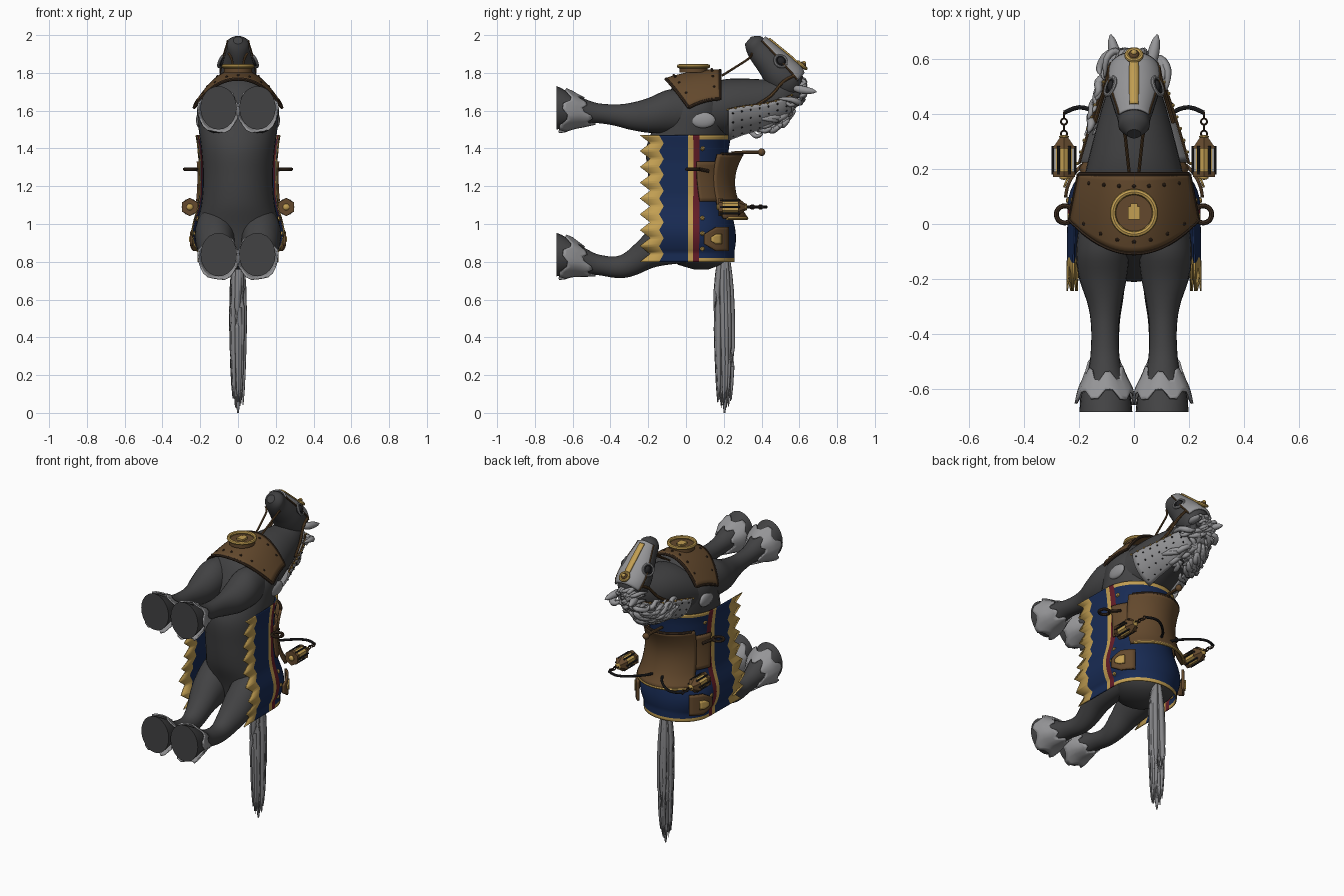
import bpy, bmesh, math, random
from mathutils import Vector as V, Matrix

if "Cube" in bpy.data.objects:
    bpy.data.objects.remove(bpy.data.objects["Cube"])
random.seed(4)
pi, sin, cos = math.pi, math.sin, math.cos
COL = {"coat": (.055, .055, .057), "steel": (.30, .30, .31), "hair": (.23, .23, .24), "gold": (.54, .345, .085),
       "blue": (.009, .024, .088), "brown": (.125, .066, .026), "dark_leather": (.045, .026, .015),
       "red": (.13, .012, .021), "black": (.018, .018, .02)}
M = {}
for n, c in COL.items():
    M[n] = bpy.data.materials.new(n)
    M[n].diffuse_color = (*c, 1)

def finish(name, bm, mats, angle=40):
    bmesh.ops.recalc_face_normals(bm, faces=bm.faces)
    me = bpy.data.meshes.new(name)
    bm.to_mesh(me)
    bm.free()
    for m in mats:
        me.materials.append(M[m])
    for p in me.polygons:
        p.use_smooth = True
    me.set_sharp_from_angle(angle=math.radians(angle))
    ob = bpy.data.objects.new(name, me)
    bpy.context.collection.objects.link(ob)
    return ob

def sheet(bm, nu, nv, f, closed=False, caps=False, rule=None):
    # grid surface f(u, v); closed wraps v
    rows = [[bm.verts.new(f(i / nu, j / nv)) for j in range(nv if closed else nv + 1)] for i in range(nu + 1)]
    for i in range(nu):
        for j in range(nv):
            k = (j + 1) % len(rows[0])
            fc = bm.faces.new((rows[i][j], rows[i][k], rows[i + 1][k], rows[i + 1][j]))
            fc.material_index = rule(i, j) if rule else 0
    if caps:
        bm.faces.new(rows[0])
        bm.faces.new(rows[-1])

def surf(name, nu, nv, f, mats, thick=0, **kw):
    bm = bmesh.new()
    sheet(bm, nu, nv, f, **kw)
    ob = finish(name, bm, mats)
    if thick:
        md = ob.modifiers.new("thickness", 'SOLIDIFY')
        md.thickness, md.offset = thick, 0
    return ob

def at(rows, k):
    # smooth interpolation of rows keyed on their first column
    n = len(rows)
    i = max([j for j in range(n - 1) if rows[j][0] <= k + 1e-9] or [0])
    t = (k - rows[i][0]) / (rows[i + 1][0] - rows[i][0])
    a, b, c, d = (rows[min(max(i + o, 0), n - 1)] for o in (-1, 0, 1, 2))
    return [.5 * (2*q + (r - p)*t + (2*p - 5*q + 4*r - s)*t*t + (3*q - p - 3*r + s)*t**3)
            for p, q, r, s in zip(a[1:], b[1:], c[1:], d[1:])]

def tubes(name, mat, paths, sides=8, taper=False, angle=40):
    bm = bmesh.new()
    for pts, r in paths:
        rows = [(i, *p) for i, p in enumerate(pts)]
        L, nu = len(pts) - 1, (len(pts) - 1) * 3
        def f(u, v):
            p = V(at(rows, u * L))
            d = V(at(rows, min(L, u * L + .05))) - V(at(rows, max(0, u * L - .05)))
            q = d.to_track_quat('Z', 'Y')
            w = r * (max(.08, sin(pi * (.12 + .86 * u))**.7) if taper else 1)
            return p + q @ V((w * cos(2*pi*v), w * sin(2*pi*v), 0))
        sheet(bm, nu, sides, f, closed=True, caps=True)
    return finish(name, bm, [mat], angle)

def solid(name, mat, loc, size, kind="ball", seg=20, axis='Z', top=1.0):
    # balls, boxes and straight or tapered cylinders
    bm = bmesh.new()
    if kind == "ball":
        bmesh.ops.create_uvsphere(bm, u_segments=seg, v_segments=max(4, seg // 2), radius=1)
    elif kind == "box":
        bmesh.ops.create_cube(bm, size=2)
    else:
        bmesh.ops.create_cone(bm, cap_ends=True, segments=seg, radius1=1, radius2=top, depth=2)
    rot = {'X': Matrix.Rotation(pi/2, 4, 'Y'), 'Y': Matrix.Rotation(-pi/2, 4, 'X'), 'Z': Matrix()}[axis]
    sc = Matrix.Diagonal((*size, 1))
    bmesh.ops.transform(bm, matrix=Matrix.Translation(loc) @ rot @ sc, verts=bm.verts)
    return finish(name, bm, [mat])

def ring(name, mat, loc, R, r, X=V((1, 0, 0)), Y=V((0, 1, 0))):
    N = X.cross(Y)
    return surf(name, 28, 8, lambda u, v: V(loc) + (X*cos(2*pi*u) + Y*sin(2*pi*u)) * (R + r*cos(2*pi*v)) + N*r*sin(2*pi*v), [mat], closed=True)

def studs(name, mat, pts, r=.007):
    bm = bmesh.new()
    for p in pts:
        bmesh.ops.create_icosphere(bm, subdivisions=1, radius=r, matrix=Matrix.Translation(p))
    return finish(name, bm, [mat])

# body: torso along z, neck along y, head along its own axis
TOR = [(.76, .08, .03, .04), (.79, .07, .13, .13), (.86, .07, .2, .17), (.96, .06, .225, .185), (1.1, .02, .195, .195),
       (1.25, 0, .185, .2), (1.4, 0, .195, .21), (1.52, .03, .21, .2), (1.62, .05, .215, .18), (1.7, .06, .18, .15),
       (1.76, .06, .12, .1), (1.79, .06, .03, .03)]
NECK = [(.06, 1.58, .2, .15), (.2, 1.61, .175, .155), (.3, 1.63, .15, .14), (.42, 1.645, .118, .12), (.52, 1.67, .085, .095), (.6, 1.7, .04, .05)]
HEAD = [(0, .595, 1.685, .03, .03), (1, .56, 1.735, .08, .085), (2, .5, 1.79, .093, .093), (3, .44, 1.86, .078, .078),
        (4, .385, 1.92, .06, .066), (5, .355, 1.955, .055, .053), (6, .328, 1.972, .025, .025)]
N = V((0, .65, .76))
def torso_pt(z, a, o=0):
    y, rx, ry = at(TOR, z)
    return V(((rx + o) * sin(a), y + (ry + o) * cos(a), z))
def neck_pt(y, a, o=0):
    z, rx, rz = at(NECK, y)
    return V(((rx + o) * sin(a), y, z + (rz + o) * cos(a)))
def head_pt(k, a, o=0):
    y, z, rx, rn = at(HEAD, k)
    return V(((rx + o) * sin(a), y, z)) + N * (rn + o) * cos(a)
surf("torso", 44, 32, lambda u, v: torso_pt(.76 + 1.03*u, 2*pi*v), ["coat"], closed=True, caps=True)
surf("neck", 24, 32, lambda u, v: neck_pt(.06 + .54*u, 2*pi*v), ["coat"], closed=True, caps=True)
surf("head", 30, 28, lambda u, v: head_pt(6*u, 2*pi*v), ["coat"], closed=True, caps=True)

# legs: key, x, z, rx, rz
FRONT = [(-.08, .1, 1.6, .09, .12), (.1, .113, 1.595, .098, .115), (.2, .113, 1.575, .086, .092), (.3, .107, 1.57, .06, .07),
         (.38, .106, 1.577, .05, .056), (.47, .106, 1.587, .052, .053), (.54, .105, 1.595, .062, .068), (.6, .104, 1.603, .085, .082), (.685, .103, 1.615, .096, .115)]
HIND = [(-.08, .11, .96, .1, .16), (.05, .12, .94, .108, .15), (.17, .118, .885, .092, .115), (.28, .106, .805, .066, .08),
        (.36, .104, .772, .052, .058), (.47, .104, .785, .05, .055), (.54, .104, .805, .062, .07), (.6, .103, .825, .085, .085), (.685, .102, .838, .096, .115)]
for s, sd in ((1, "right"), (-1, "left")):
    for rows, nm in ((FRONT, "front"), (HIND, "hind")):
        def leg_pt(k, v, o=0):
            x, z, rx, rz = at(rows, k)
            return V((s * (x + (rx + o)*cos(2*pi*v)), -k, z + (rz + o)*sin(2*pi*v)))
        surf(f"{nm}_leg_{sd}", 32, 24, lambda u, v: leg_pt(-.08 + .765*u, v), ["coat"], closed=True, caps=True)
        # jagged fetlock cuff, longer behind
        def cuff(u, v):
            j, w = round(v * 24), sin(2*pi*v)
            zig = .016 if j % 4 < 2 else -.016
            top, low = .525 + .03*w + zig, .638 - .02*w + zig
            return leg_pt(top + (low - top)*u, v, .005 + .011*u + .006*u*max(0, -w))
        surf(f"{nm}_cuff_{sd}", 6, 24, cuff, ["steel"], .008, closed=True)

# caparison cloth: rows of colour from hem to spine
ZA, ZB, NZ = .8, 1.47, 64
LEV = [-.21, -.13, .01, .038, .07]
def cloth(u, v):
    z, j = ZA + (ZB - ZA)*u, round(v * 32)
    s, j = (1, j) if j <= 16 else (-1, 32 - j)
    i = round(u * NZ)
    y0, rx, ry = at(TOR, max(z, .85))
    rx, ry = max(rx + .014, .203), max(ry, .17) + .014
    if j < 5:
        y = LEV[j] - (.0135 * abs(4 - i % 8) - .02 if j == 0 else (.006 * abs(4 - i % 8) - .012) if j == 1 else 0)
    else:
        a0 = math.acos(max(-1, min(1, (.07 - y0) / ry)))
        y = y0 + ry * cos(a0 * (16 - j) / 12)
    x = rx * math.sqrt(max(0, 1 - ((y - y0) / ry)**2)) if y > y0 else rx + (y0 - y) * .015
    return V((s * x, y, z))
def cloth_rule(i, j):
    j = min(j, 31 - j)
    if j < 4:
        return (1, 0, 1, 2)[j]
    return 1 if i < 2 or i >= NZ - 2 else 0
surf("caparison", NZ, 32, cloth, ["blue", "gold", "red"], .006, rule=cloth_rule)

# saddle: concave seat with raised ends, flaps and trims
def seat(u, v, o=0):
    z, a = 1.03 + .34*u, (v - .5) * 1.9
    e = (2*u - 1)**2
    p = torso_pt(z, a, .028 + o)
    return p + V((0, (.022 + .04 * e) * max(0, cos(a))**1.2, 0))
surf("saddle_seat", 20, 24, seat, ["brown"], .016)
for u, m, nm in ((0, "gold", "cantle_trim"), (1, "dark_leather", "pommel_trim")):
    tubes(nm, m, [([seat(u, .04 + .92*i/12) for i in range(13)], .009)])
tubes("saddle_horn", "brown", [([(0, .24, 1.375), (0, .32, 1.38), (0, .4, 1.38)], .009)])
solid("horn_knob", "brown", (0, .4, 1.38), (.02, .02, .02))
for s, sd in ((1, "right"), (-1, "left")):
    surf(f"saddle_flap_{sd}", 10, 10, lambda u, v: torso_pt(1.12 + .21*u, s * (.6 + .72*v), .032), ["brown"], .01)
    # stirrup
    tubes(f"stirrup_strap_{sd}", "dark_leather", [([(s*.2, .12, 1.28), (s*.225, .07, 1.29), (s*.24, .06, 1.29)], .009)])
    ring(f"stirrup_{sd}", "dark_leather", (s*.252, .035, 1.29), .031, .009)
    # shield badge on the flank
    def badge(o, w):
        def f(u, v):
            y, k = .135 + w * (2*v - 1), 2*u - 1
            y0, rx, ry = at(TOR, .93)
            return V((s * (rx*math.sqrt(max(.1, 1 - ((y - y0)/ry)**2)) + .026 + o), y + .025, .92 + k * w * (.4 + .6 * min(1, v * 2))))
        return f
    surf(f"shield_{sd}", 8, 8, badge(0, .064), ["brown"], .012)
    surf(f"shield_crest_{sd}", 4, 4, badge(.012, .027), ["gold"], .008)
    # small gold ornaments along the red stripe
    orn = []
    for z in (.87, .95, 1.03, 1.4):
        y0, rx, ry = at(TOR, z)
        orn.append(V((s * (max(rx + .014, .203) * math.sqrt(1 - ((.086 - y0)/(ry + .014))**2) - .002), .086, z)))
    studs(f"cloth_ornaments_{sd}", "gold", orn, .015)
    # lantern on its bracket and chain
    x, z = s*.255, 1.09
    tubes(f"lantern_bracket_{sd}", "black", [([(s*.02, .25, z), (s*.06, .33, z), (s*.14, .405, z), (s*.2, .425, z), (s*.255, .405, z)], .008)])
    for i in range(4):
        ring(f"chain_link_{sd}_{i}", "dark_leather", (x, .395 - .022*i, z), .011, .0035,
             X=V((1, 0, 0)) if i % 2 else V((0, 0, 1)))
    solid(f"lantern_roof_{sd}", "brown", (x, .295, z), (.049, .049, .02), "cyl", 6, 'Y', .35)
    solid(f"lantern_cap_{sd}", "gold", (x, .318, z), (.02, .006, .02), "ball", 10)
    solid(f"lantern_glass_{sd}", "gold", (x, .235, z), (.036, .036, .05), "cyl", 6, 'Y')
    solid(f"lantern_base_{sd}", "brown", (x, .182, z), (.047, .047, .01), "cyl", 6, 'Y')
    solid(f"lantern_tip_{sd}", "gold", (x, .17, z), (.018, .01, .018), "ball", 10)
    tubes(f"lantern_posts_{sd}", "black", [([(x + .04*cos(k*pi/3), .18, z + .04*sin(k*pi/3)), (x + .04*cos(k*pi/3), .285, z + .04*sin(k*pi/3))], .005) for k in range(6)], 6)
    # neck armour with trim and rivets
    ar = lambda u, v: neck_pt(.225 + .33*u, s * (1.62 + 1.15*v), .018 + .012*(1 - u))
    surf(f"neck_plate_{sd}", 14, 10, ar, ["steel"], .01)
    studs(f"neck_rivets_{sd}", "black", [ar((i + .5)/7, (j + .5)/4) + V((s*.005, 0, 0)) for i in range(7) for j in range(4)], .006)
    edge = [neck_pt(.22 + .34*i/8, s*1.62, .03 - .012*i/8) for i in range(9)]
    tubes(f"neck_trim_{sd}", "brown", [(edge, .005)])
    studs(f"neck_trim_studs_{sd}", "gold", [p + V((s*.006, 0, 0)) for p in edge], .007)
    tubes(f"throat_strap_{sd}", "brown", [([neck_pt(.37, s*1.65, .012), neck_pt(.45, s*1.35, .014), head_pt(1.6, s*1.75, .01), head_pt(1.3, s*1.1, .012)], .008)])
    # shoulder patch, eye, ear, reins
    solid(f"shoulder_patch_{sd}", "steel", (s*.204, .09, 1.55), (.018, .066, .042))
    e = head_pt(2.5, s*1.05, .006)
    d = V((0, -.76, .65)).normalized()
    n = V((s*.85, 0, 0)) + N*.52
    solid(f"eye_{sd}", "black", e, (.016, .026, .026), seg=14)
    ring(f"eye_guard_{sd}", "steel", e + n*.006, .034, .007, X=d.cross(n).normalized(), Y=d)
    ring(f"eye_socket_{sd}", "black", e + n*.004, .024, .007, X=d.cross(n).normalized(), Y=d)
    tubes(f"ear_{sd}", "steel", [([(s*.055, .57, 1.72), (s*.07, .62, 1.71), (s*.085, .69, 1.7)], .022)], 10, True)
    tubes(f"rein_{sd}", "brown", [([head_pt(4.3, s*2.2, .004), (s*.035, .335, 1.878), (s*.026, .265, 1.832), (s*.018, .19, 1.785)], .006)])
    tubes(f"face_plate_trim_{sd}", "brown", [([head_pt(1 + 3.4*i/8, s*(1.15 - .25*(.03 + .97*i/8)), .012) for i in range(9)], .005)])

# face armour
surf("face_plate", 20, 16, lambda u, v: head_pt(.9 + 3.5*u, (v - .5) * (2.3 - .5*u), .01), ["steel"], .008)
surf("face_stripe", 16, 2, lambda u, v: head_pt(1.1 + 2.9*u, (v - .5) * (.26 + .16*u), .018), ["gold"], .008)
p = head_pt(1.35, 0, .022)
ring("brow_ring", "gold", p, .026, .009, Y=V((0, .76, -.65)))
solid("brow_jewel", "brown", p, (.02, .02, .02), seg=12)
solid("brow_spike", "gold", p + N*.015, (.012, .012, .012), seg=10)

# breastplate with trim, rivets and medallion
def plate(u, v):
    k = 2*u - 1
    lo = -.105 + .12 * k*k
    return V((.232*k*(.86 + .14*(1 - v)), lo + (.18 - lo)*v, 1.812 - .15*abs(k)**2.2 - .045*(1 - v)**2))
surf("breastplate", 28, 12, plate, ["brown"], .014)
tubes("breastplate_trim", "dark_leather", [([plate(i/16, v) for i in range(17)], .009) for v in (0, 1)]
      + [([plate(u, i/6) for i in range(7)], .009) for u in (0, 1)])
studs("breastplate_rivets", "dark_leather", [plate(.1 + .8*i/6, v) + V((0, 0, .008)) for i in range(7) for v in (.14, .85)], .008)
solid("medallion", "brown", (0, .04, 1.815), (.075, .075, .012), "cyl", 32)
ring("medallion_rim", "gold", (0, .04, 1.835), .077, .011)
solid("medallion_mark", "gold", (0, .04, 1.83), (.022, .024, .008), "box")
solid("medallion_bar", "gold", (0, .068, 1.83), (.012, .006, .008), "box")

# mane locks curling off the crest and draped over the left side, then forelock
locks = []
R = random.uniform
for i in range(70):
    y = R(.4, .62)
    z, rx, rz = at(NECK, min(y, .59))
    c, w = V((R(-.05, .05), y, z - rz + .02)), R(.03, .09) * random.choice((-1, -1, 1))
    locks.append(([c, c + V((w*.6, R(0, .02), R(-.025, 0))), c + V((w, R(-.05, -.02), R(-.04, .01))),
                   c + V((w*R(.7, 1.1), R(-.1, -.05), R(-.03, .03)))], R(.011, .018)))
for i in range(75):
    y, a, o = R(.4, .58), R(1.9, 3.1), R(.025, .045)
    locks.append(([neck_pt(y - .03*k, -a + .17*k + R(-.08, .08), o + .008*sin(k*2)) for k in range(4)], R(.012, .019)))
for i in range(26):
    c, d = V((R(-.06, .05), .6, R(1.66, 1.74))), R(-.09, 0)
    locks.append(([c, c + V((d*.5, .03, .015)), c + V((d, 0, .03)), c + V((d*1.1, -.07, .015))], .013))
tubes("mane", "steel", locks, 6, True, 80)

# tail: long smooth strands round a core
strands = []
for i in range(22):
    a, q = 2*pi*i*.618, .6 + .4 * (i % 2)
    x, y = .03*q*cos(a), .038*q*sin(a)
    strands.append(([(x*.5, .2 + y*.5, .85), (x, .2 + y, .65), (x*1.05, .205 + y*1.1, .35), (x*.9, .204 + y*.95, .02 + R(0, .07))], .016))
strands.append(([(0, .2, .86), (0, .2, .6), (0, .205, .3), (0, .204, 0)], .03))
tubes("tail", "hair", strands, 8, True, 80)

for m in bpy.data.materials:
    if m.users and not m.is_grease_pencil:
        m.use_nodes = True
        m.node_tree.nodes["Principled BSDF"].inputs["Base Color"].default_value = m.diffuse_color
